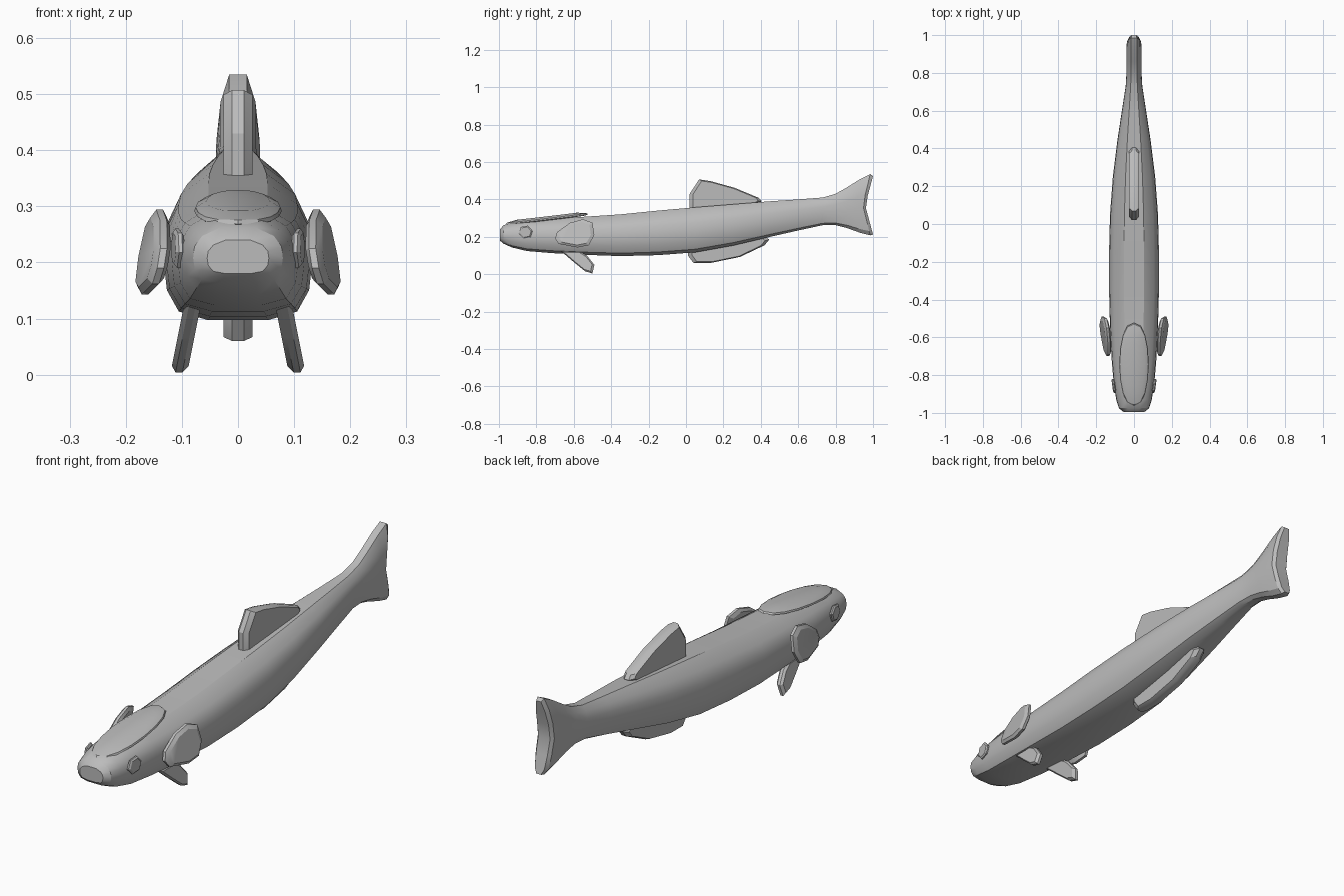
import bpy, bmesh, math

if "Cube" in bpy.data.objects:
    bpy.data.objects.remove(bpy.data.objects["Cube"])

grey = bpy.data.materials.new("grey")
grey.diffuse_color = (0.5, 0.5, 0.5, 1)
grey.use_nodes = True
grey.node_tree.nodes["Principled BSDF"].inputs["Base Color"].default_value = grey.diffuse_color


def finish(name, bm, angle=30):
    bmesh.ops.recalc_face_normals(bm, faces=bm.faces[:])
    me = bpy.data.meshes.new(name)
    bm.to_mesh(me)
    bm.free()
    me.materials.append(grey)
    ob = bpy.data.objects.new(name, me)
    bpy.context.collection.objects.link(ob)
    bpy.ops.object.select_all(action='DESELECT')
    ob.select_set(True)
    bpy.context.view_layer.objects.active = ob
    bpy.ops.object.shade_smooth_by_angle(angle=math.radians(angle))
    return ob


def bridge(bm, rings):
    for a, b in zip(rings, rings[1:]):
        n = len(a)
        for i in range(n):
            j = (i + 1) % n
            bm.faces.new((a[i], a[j], b[j], b[i]))


# Body and tail: one half section, lofted along y
half = [(0.40, 1.0), (0.80, 0.85), (0.97, 0.66), (1.0, 0.45),
        (0.96, 0.24), (0.80, 0.07), (0.40, 0.0)]
section = half + [(-x, t) for x, t in reversed(half)]
# y, bottom, top, half width, fork depth
stations = [
    (-0.995, 0.180, 0.240, 0.055, 0), (-0.975, 0.163, 0.262, 0.080, 0),
    (-0.93, 0.143, 0.277, 0.094, 0), (-0.85, 0.124, 0.290, 0.107, 0),
    (-0.72, 0.113, 0.299, 0.118, 0), (-0.55, 0.104, 0.307, 0.127, 0),
    (-0.35, 0.097, 0.320, 0.132, 0), (-0.15, 0.102, 0.340, 0.132, 0),
    (0.05, 0.117, 0.358, 0.127, 0), (0.25, 0.153, 0.374, 0.112, 0),
    (0.45, 0.200, 0.390, 0.087, 0), (0.60, 0.234, 0.400, 0.064, 0),
    (0.73, 0.262, 0.410, 0.044, 0), (0.80, 0.262, 0.430, 0.040, 0),
    (0.86, 0.247, 0.464, 0.040, 0), (0.91, 0.222, 0.508, 0.040, 0.02),
    (0.945, 0.208, 0.535, 0.039, 0.04), (0.958, 0.212, 0.525, 0.028, 0.042)]
bm = bmesh.new()
rings = [[bm.verts.new((x * w, y + fork * abs(2 * t - 1), lo + t * (hi - lo)))
          for x, t in section] for y, lo, hi, w, fork in stations]
bridge(bm, rings)
for ring in (rings[0], rings[-1]):
    n = len(ring)
    for i in range(n // 2 - 1):
        bm.faces.new((ring[i], ring[i + 1], ring[n - 2 - i], ring[n - 1 - i]))
finish("body_and_tail", bm)


# Fins and eyes: chamfered plates from a side outline, offset in x by a rule
def plate(name, outline, thick, x_rule, side=1, inset=0.82, angle=25):
    bm = bmesh.new()
    cy = sum(p[0] for p in outline) / len(outline)
    cz = sum(p[1] for p in outline) / len(outline)
    rings = []
    for s, h in ((inset, -1), (1, -0.4), (1, 0.4), (inset, 1)):
        ring = []
        for y, z in outline:
            y, z = cy + (y - cy) * s, cz + (z - cz) * s
            ring.append(bm.verts.new((side * (x_rule(y, z) + h * thick), y, z)))
        rings.append(ring)
    bridge(bm, rings)
    bm.faces.new(rings[0])
    bm.faces.new(rings[-1])
    return finish(name, bm, angle)


plate("dorsal_fin", [(0.02, 0.335), (0.02, 0.43), (0.07, 0.507), (0.13, 0.498),
                     (0.26, 0.462), (0.39, 0.408), (0.405, 0.39), (0.36, 0.36)],
      0.026, lambda y, z: 0, inset=0.9)
plate("anal_fin", [(0.01, 0.14), (0.01, 0.10), (0.04, 0.06), (0.13, 0.06),
                   (0.29, 0.093), (0.42, 0.155), (0.445, 0.185), (0.42, 0.205),
                   (0.25, 0.18)],
      0.026, lambda y, z: 0, inset=0.9)

pectoral = [(-0.70, 0.19), (-0.69, 0.225), (-0.62, 0.275), (-0.55, 0.294),
            (-0.50, 0.275), (-0.49, 0.21), (-0.52, 0.155), (-0.58, 0.143),
            (-0.68, 0.162)]
pelvic = [(-0.67, 0.125), (-0.60, 0.065), (-0.54, 0.016), (-0.50, 0.004),
          (-0.49, 0.05), (-0.53, 0.10), (-0.57, 0.125)]
hexagon = [(-0.857 + 0.038 * math.cos(k * math.pi / 3 + 0.2),
            0.225 + 0.037 * math.sin(k * math.pi / 3 + 0.2)) for k in range(6)]
for side, label in ((1, "right"), (-1, "left")):
    plate("pectoral_fin_" + label, pectoral, 0.015,
          lambda y, z: 0.132 + (y + 0.7) * 0.15 - (z - 0.22) * 0.2, side)
    plate("pelvic_fin_" + label, pelvic, 0.015,
          lambda y, z: 0.082 + (0.12 - z) * 0.2, side)
    plate("eye_" + label, hexagon, 0.008,
          lambda y, z: 0.107 + (y + 0.857) * 0.14, side, 0.8)


# Sucker disc lying on the head, rising toward the back
def disc_height(y):
    u = (y + 0.965) / 0.44
    return 0.274 + 0.09 * u - 0.038 * u * u


bm = bmesh.new()
rings = []
for s, dz in ((0.92, -0.012), (1.0, -0.006), (0.97, 0.0), (0.72, 0.006)):
    ring = []
    for k in range(16):
        a = 2 * math.pi * k / 16
        c, d = math.cos(a), math.sin(a)
        x = 0.078 * s * math.copysign(abs(c) ** 0.8, c)
        y = -0.743 + 0.22 * s * d
        drop = 0.012 * (x / 0.078) ** 2
        ring.append(bm.verts.new((x, y, disc_height(y) + dz - drop)))
    rings.append(ring)
bridge(bm, rings)
for ring in (rings[0], rings[-1]):
    # cap strips joining matching left and right points
    right = [ring[k % 16] for k in range(-4, 5)]
    left = [ring[(8 - k) % 16] for k in range(-4, 5)]
    for i in range(8):
        quad = list(dict.fromkeys((right[i], right[i + 1], left[i + 1], left[i])))
        bm.faces.new(quad)
finish("sucker_disc", bm)
